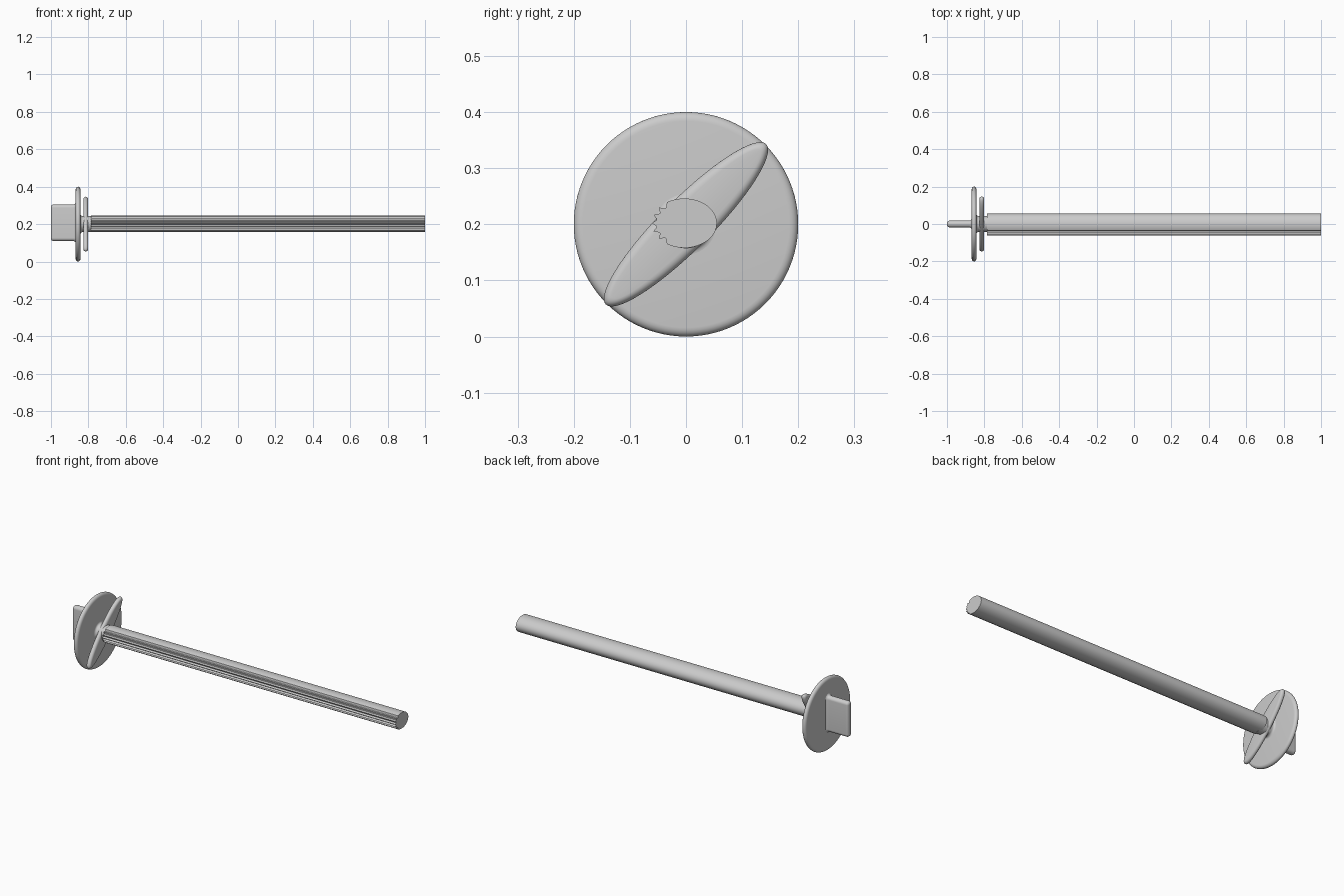
import bpy, bmesh
from math import sin, cos, pi, radians

if "Cube" in bpy.data.objects:
    bpy.data.objects.remove(bpy.data.objects["Cube"])

CZ = 0.2  # height of the long axis


def loft(name, sections):
    """Skin a list of (x, [(y, z), ...]) rings and cap both ends."""
    bm = bmesh.new()
    rings = [[bm.verts.new((x, y, z + CZ)) for y, z in pts] for x, pts in sections]
    n = len(rings[0])
    for a, b in zip(rings, rings[1:]):
        for i in range(n):
            j = (i + 1) % n
            bm.faces.new((a[i], a[j], b[j], b[i]))
    bm.faces.new(rings[0])
    bm.faces.new(rings[-1])
    bmesh.ops.recalc_face_normals(bm, faces=bm.faces)
    me = bpy.data.meshes.new(name)
    bm.to_mesh(me)
    bm.free()
    ob = bpy.data.objects.new(name, me)
    bpy.context.collection.objects.link(ob)
    bpy.context.view_layer.objects.active = ob
    ob.select_set(True)
    bpy.ops.object.shade_smooth_by_angle(angle=radians(35))
    ob.select_set(False)
    return ob


def ellipse(a, b, turn=0.0, n=96):
    c, s = cos(turn), sin(turn)
    pts = [(a * cos(2 * pi * i / n), b * sin(2 * pi * i / n)) for i in range(n)]
    return [(y * c - z * s, y * s + z * c) for y, z in pts]


def round_rect(hy, hz, r, lift=0.0, n=8):
    pts = []
    for k, (sy, sz) in enumerate([(1, 1), (-1, 1), (-1, -1), (1, -1)]):
        for i in range(n + 1):
            t = pi / 2 * (k + i / n)
            pts.append((sy * (hy - r) + r * cos(t), sz * (hz - r) + r * sin(t) + lift))
    return pts


def rounded_plate(name, x, half, a, b, edge, turn=0.0, steps=10):
    """Elliptical plate with a fully rounded rim."""
    secs = []
    for i in range(steps + 1):
        t = -pi / 2 + pi * i / steps
        d = edge * (1 - cos(t))
        secs.append((x + half * sin(t), ellipse(a - d, b - d, turn)))
    return loft(name, secs)


# round stop disc and slanted elliptical locking blade
rounded_plate("stop_disc", -0.855, 0.013, 0.2, 0.2, 0.016)
rounded_plate("locking_blade", -0.814, 0.013, 0.202, 0.045, 0.016, turn=radians(45))

# grip tab: rounded free end, concave flare into the disc
tab = []
for i in range(7):
    t = pi / 2 * i / 6
    d = 0.014 * (1 - sin(t))
    tab.append((-1 + 0.014 * (1 - cos(t)), round_rect(0.018 - d, 0.098 - d, 0.0175 - d, 0.007)))
for i in range(7):
    t = pi / 2 * i / 6
    g = 0.016 * (1 - cos(t))
    tab.append((-0.882 + 0.016 * sin(t), round_rect(0.018 + g, 0.098 + g, 0.0175 + g, 0.007)))
tab.append((-0.86, round_rect(0.034, 0.114, 0.0335, 0.007)))
loft("grip_tab", tab)

# neck with a small flare against the disc
neck = [(-0.85, ellipse(0.054, 0.054))]
for i in range(7):
    t = pi / 2 * i / 6
    r = 0.043 + 0.011 * (1 - sin(t))
    neck.append((-0.842 + 0.011 * (1 - cos(t)), ellipse(r, r)))
neck.append((-0.77, ellipse(0.043, 0.043)))
loft("neck", neck)

# long oval shaft, fluted along its -y side
flutes, lo, hi = 6, radians(122), radians(238)
profile = []
for i in range(40):
    t = hi - 2 * pi + (lo - hi + 2 * pi) * i / 40
    profile.append((-0.003 + 0.058 * cos(t), 0.002 + 0.044 * sin(t)))
for i in range(flutes * 10):
    u = i / 10
    t = lo + (hi - lo) * u / flutes
    d = 0.008 * sin(pi * (u % 1)) ** 1.3
    profile.append((-0.003 + (0.058 - d) * cos(t), 0.002 + (0.044 - d) * sin(t)))
loft("fluted_shaft", [(-0.785, profile), (1.0, profile)])
